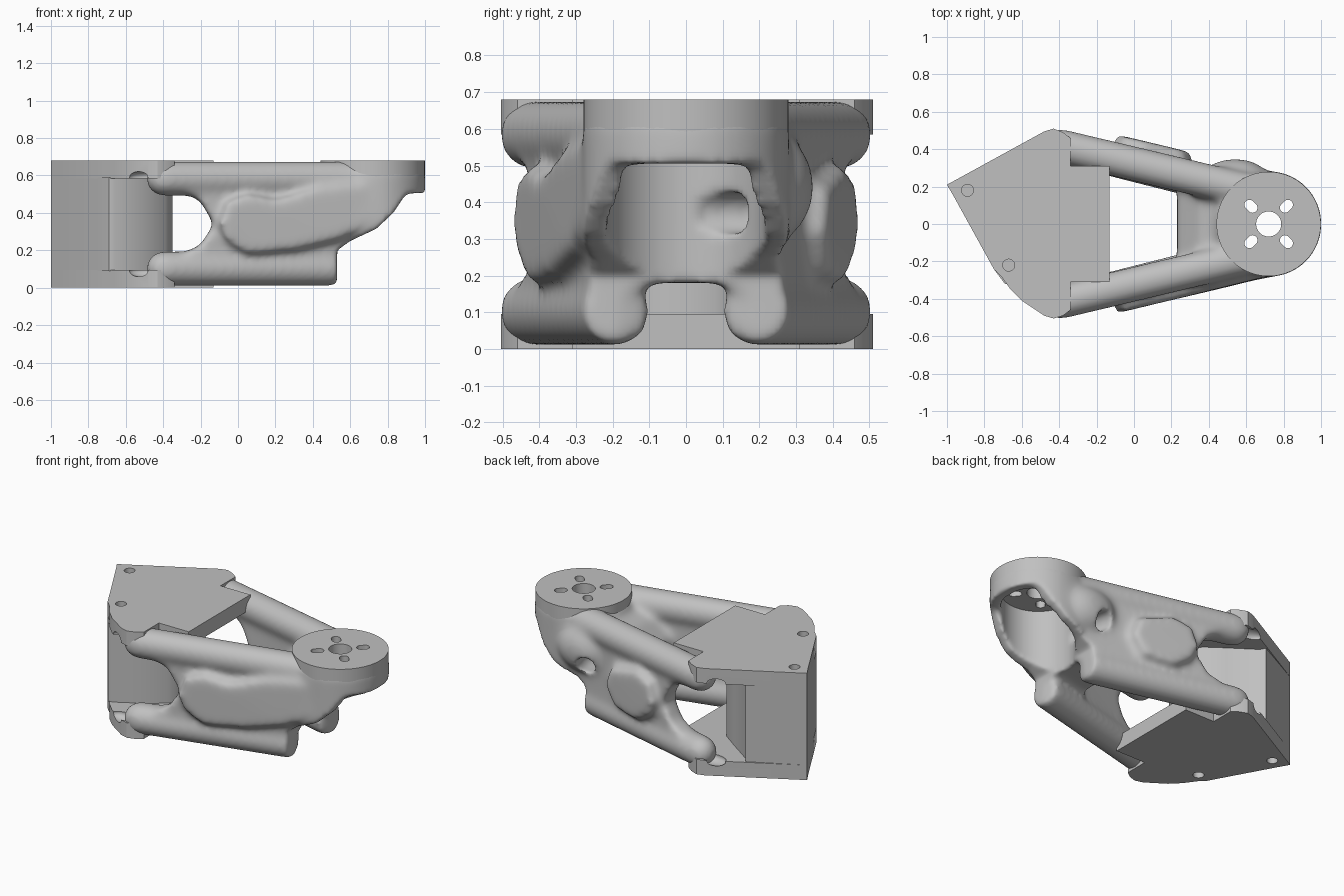
import bpy, bmesh, math
from mathutils import Vector, Matrix

cube = bpy.data.objects.get("Cube")
if cube:
    bpy.data.objects.remove(cube, do_unlink=True)

grey = bpy.data.materials.new("plain grey")
grey.use_nodes = True
grey.diffuse_color = (0.53, 0.53, 0.53, 1)
grey.node_tree.nodes["Principled BSDF"].inputs["Base Color"].default_value = (0.53, 0.53, 0.53, 1)


def prism(bm, pts, lo, hi, axis="z"):
    """Extrude a flat outline along z, or an x-z outline along y."""
    def place(p, h):
        return (p[0], p[1], h) if axis == "z" else (p[0], h, p[1])
    low = [bm.verts.new(place(p, lo)) for p in pts]
    high = [bm.verts.new(place(p, hi)) for p in pts]
    faces = [bm.faces.new(low[::-1]), bm.faces.new(high)]
    for i in range(len(pts)):
        j = (i + 1) % len(pts)
        faces.append(bm.faces.new((low[i], low[j], high[j], high[i])))
    bmesh.ops.recalc_face_normals(bm, faces=faces)
    return low + high


def rod(bm, a, b, r, sides=48):
    a, b = Vector(a), Vector(b)
    turn = (b - a).to_track_quat("Z", "Y").to_matrix().to_4x4()
    bmesh.ops.create_cone(bm, cap_ends=True, segments=sides, radius1=r, radius2=r,
                          depth=(b - a).length, matrix=Matrix.Translation((a + b) / 2) @ turn)


def ball(bm, c, radii):
    bmesh.ops.create_uvsphere(bm, u_segments=24, v_segments=16, radius=1,
                              matrix=Matrix.Translation(c) @ Matrix.Diagonal((*radii, 1)))


def make(name, bm):
    mesh = bpy.data.meshes.new(name)
    bm.to_mesh(mesh)
    bm.free()
    mesh.materials.append(grey)
    obj = bpy.data.objects.new(name, mesh)
    bpy.context.collection.objects.link(obj)
    return obj


def remesh(obj, size, soften):
    m = obj.modifiers.new("remesh", "REMESH")
    m.mode, m.voxel_size = "VOXEL", size
    m = obj.modifiers.new("soften", "SMOOTH")
    m.factor, m.iterations = .5, soften


def cut(obj, build):
    """Subtract a shape made by a builder function."""
    bm = bmesh.new()
    build(bm)
    cutter = make("cutter", bm)
    cutter.hide_render = True
    m = obj.modifiers.new("cut", "BOOLEAN")
    m.operation, m.object, m.solver = "DIFFERENCE", cutter, "EXACT"
    return cutter


def finish(obj, cutters, angle):
    """Bake the modifiers, drop the cutters and shade."""
    bpy.context.view_layer.update()
    baked = bpy.data.meshes.new_from_object(obj.evaluated_get(bpy.context.evaluated_depsgraph_get()))
    obj.modifiers.clear()
    obj.data = baked
    baked.materials.clear()
    baked.materials.append(grey)
    for c in cutters:
        bpy.data.objects.remove(c, do_unlink=True)
    bpy.ops.object.select_all(action="DESELECT")
    obj.select_set(True)
    bpy.context.view_layer.objects.active = obj
    bpy.ops.object.shade_smooth_by_angle(angle=math.radians(angle))


def arm_y(x):
    return 0.41 - (x + 0.37) * 0.24


HUB = 0.72

# Organic arm frame: four tubes, side webs, bulges, cross body and hub skirt
bm = bmesh.new()
web = [(-.28, .12), (-.28, .19), (-.2, .23), (-.13, .34), (-.2, .46), (-.28, .51),
       (-.28, .58), (.7, .58), (.7, .35), (.5, .15), (.5, .12)]
front_bulge = [(-.1, .34), (-.06, .25), (.05, .18), (.3, .2), (.55, .26), (.74, .36),
               (.74, .56), (.45, .54), (.2, .47), (.05, .5), (-.06, .46)]
back_bulge = [(-.1, .34), (-.06, .25), (.05, .18), (.24, .2), (.31, .32), (.27, .44),
              (.05, .5), (-.06, .46)]
for s, bulge in ((-1, front_bulge), (1, back_bulge)):
    for z, end, y in ((.583, .62, .175), (.102, .53, .183)):
        rod(bm, (-.4, s * arm_y(-.4), z), (end, s * y, z), .094)
        ball(bm, (-.4, s * arm_y(-.4), z), (.094, .094, .094))
    for outline, inner, outer in ((web, -.07, .075), (bulge, 0, .14)):
        for v in prism(bm, outline, inner, outer, "y"):
            # lean the outer face inward towards the top, rear and ends
            v.co.y = s * (v.co.y * (1 - .35 * abs(v.co.z - .35)) + arm_y(v.co.x))
ball(bm, (.54, .23, .44), (.19, .12, .15))
prism(bm, [(.23, .18), (.23, .42), (.34, .54), (.5, .62), (.8, .62), (.8, .3), (.55, .18)],
      -.22, .22, "y")
rod(bm, (HUB, 0, .2), (HUB, 0, .64), .282, 64)
frame = make("arm_frame", bm)
remesh(frame, .016, 20)


def underside(bm):
    prism(bm, [(.53, -.1), (.53, .2), (.6, .25), (.74, .315), (.83, .4), (.89, .49),
               (.92, .505), (1.2, .505), (1.2, -.1)], -.6, .6, "y")


def cavity(bm):
    rod(bm, (HUB, 0, .1), (HUB, 0, 1), .215, 64)


def mouth(bm):
    for v in prism(bm, [(.68, .15), (.68, .5), (1.2, .5), (1.2, .15)], -1, 1, "y"):
        v.co.y *= .17 if v.co.z > .3 else .22


def side_port(bm):
    rod(bm, (.455, .45, .37), (.55, .04, .37), .057, 32)


cutters = [cut(frame, f) for f in (underside, cavity, mouth, side_port)]
remesh(frame, .013, 7)
finish(frame, cutters, 60)

# Round horn disc with a pocket below, a centre bore and four slots
bm = bmesh.new()
rod(bm, (HUB, 0, .575), (HUB, 0, .68), .279, 96)
disc = make("hub_disc", bm)


def pocket(bm):
    rod(bm, (HUB, 0, .4), (HUB, 0, .6), .215, 64)


def bore(bm):
    rod(bm, (HUB, 0, .5), (HUB, 0, .8), .067)


def slots(bm):
    for k in range(4):
        a = math.radians(45 + 90 * k)
        ring = []
        for i in range(24):
            t = math.tau * i / 24
            u = .134 + .027 * math.cos(t) + math.copysign(.011, math.cos(t))
            w = .027 * math.sin(t)
            ring.append((HUB + u * math.cos(a) - w * math.sin(a),
                         u * math.sin(a) + w * math.cos(a)))
        prism(bm, ring, .5, .8)


finish(disc, [cut(disc, f) for f in (pocket, bore, slots)], 35)

# Mounting block: top and bottom plates
plate = [(-1, .21), (-.965, .15), (-.75, -.24), (-.71, -.28), (-.66, -.35), (-.6, -.41),
         (-.48, -.49), (-.43, -.505), (-.38, -.49), (-.34, -.46), (-.34, -.31), (-.13, -.31),
         (-.13, .31), (-.34, .31), (-.34, .46), (-.38, .49), (-.43, .51), (-.48, .495)]
for name, lo, hi, face in (("top_plate", .585, .68, .68), ("bottom_plate", 0, .095, 0)):
    bm = bmesh.new()
    prism(bm, plate, lo, hi)
    obj = make(name, bm)

    def screw_holes(bm):
        for x, y in ((-.89, .18), (-.67, -.22)):
            rod(bm, (x, y, face - .06), (x, y, face + .06), .032, 32)

    def bolt_recesses(bm):
        for s in (-1, 1):
            ball(bm, (-.5, s * .44, .59 if face else .09), (.085, .05, .035))

    finish(obj, [cut(obj, f) for f in (screw_holes, bolt_recesses)], 30)

# Wedge-shaped wall between the plates, tapering to a blunt nose
bm = bmesh.new()
prism(bm, [(-1, .21), (-.965, .15), (-.75, -.24), (-.69, -.32), (-.66, -.32), (-.5, -.23),
           (-.39, -.15), (-.35, -.08), (-.35, .08), (-.39, .15), (-.5, .23), (-.66, .34),
           (-.68, .375)], .09, .59)
finish(make("block_wall", bm), [], 40)
